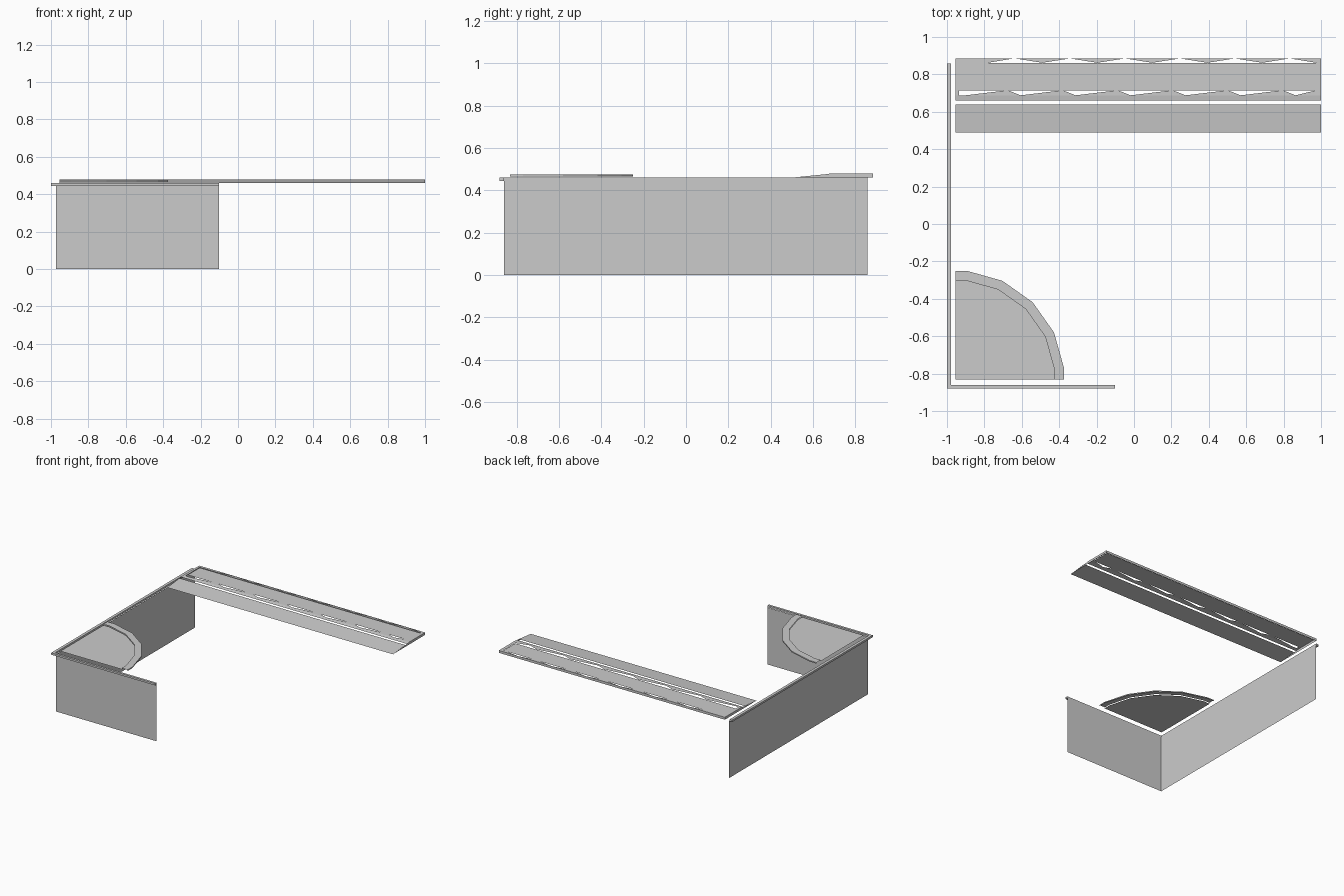
import bpy, bmesh, math

cube = bpy.data.objects.get("Cube")
if cube:
    bpy.data.objects.remove(cube, do_unlink=True)

GREY = (0.6, 0.6, 0.6, 1)
mat = bpy.data.materials.new("plain grey")
mat.use_nodes = True
mat.diffuse_color = GREY
mat.node_tree.nodes["Principled BSDF"].inputs["Base Color"].default_value = GREY


def add_object(name, polygons):
    """Make one flat-shaded object from lists of corner points."""
    bm = bmesh.new()
    for poly in polygons:
        bm.faces.new([bm.verts.new(p) for p in poly])
    bmesh.ops.remove_doubles(bm, verts=bm.verts, dist=0.0005)
    mesh = bpy.data.meshes.new(name)
    bm.to_mesh(mesh)
    bm.free()
    mesh.materials.append(mat)
    obj = bpy.data.objects.new(name, mesh)
    bpy.context.collection.objects.link(obj)


def flat(points, z):
    return [(x, y, z) for x, y in points]


def rect(x0, x1, y0, y1, z):
    return flat([(x0, y0), (x1, y0), (x1, y1), (x0, y1)], z)


def upright(a, b, z0, z1):
    return [(*a, z0), (*b, z0), (*b, z1), (*a, z1)]


# Thin low walls, meeting at the front corner
corner, wall_top = (-0.974, -0.859), 0.445
add_object("side_wall", [upright((-0.974, 0.857), corner, 0, wall_top)])
add_object("front_wall", [upright(corner, (-0.102, -0.859), 0, wall_top)])

# L-shaped coping along the wall tops
inner, outer = (-0.978, -0.862), (-1, -0.88)
outline = [(-1, 0.857), outer, (-0.102, -0.88), (-0.102, -0.862), inner, (-0.978, 0.857)]
cap_top = 0.46
coping = [upright(outline[i - 1], p, wall_top, cap_top) for i, p in enumerate(outline)]
halves = [[outline[0], outer, inner, outline[5]], [outer, outline[2], outline[3], inner]]
for half in halves:
    coping += [flat(half, cap_top), flat(half[::-1], wall_top)]
add_object("wall_coping", coping)

# Quarter-round corner shelf with a slightly raised curved border
cx, cy = -0.955, -0.831
shelf_z, border_z = 0.466, 0.475


def arc(radius):
    # Five facet corners spread about the diagonal, with short straight ends
    angles = [math.radians(45 + 19.5 * i) for i in range(-2, 3)]
    pts = [(cx + radius * math.cos(a), cy + radius * math.sin(a)) for a in angles]
    return [(pts[0][0], cy)] + pts + [(cx, pts[-1][1])]


shelf, border_in, border_out = arc(0.535), arc(0.532), arc(0.584)
add_object("corner_shelf", [flat([(cx, cy)] + shelf, shelf_z)])
border = []
for i in range(len(shelf) - 1):
    border.append(flat([border_in[i], border_out[i], border_out[i + 1], border_in[i + 1]], border_z))
    border.append(upright(border_out[i], border_out[i + 1], shelf_z, border_z))
add_object("shelf_border", border)

# Gently sloping ramp in front of the rear platform
x0, x1 = -0.955, 1.0
add_object("ramp", [[(x0, 0.49, 0.459), (x1, 0.49, 0.459), (x1, 0.64, 0.475), (x0, 0.64, 0.475)]])

# Rear platform panel
add_object("platform_panel", [rect(-0.935, 0.975, 0.715, 0.862, 0.477)])

# Raised platform rim: sloped front lip, upright back, narrow flat border
low, top, y0, y1, lip = 0.461, 0.48, 0.66, 0.884, 0.688
rim = [
    [(x0, y0, 0.476), (x1, y0, 0.476), (x1, lip, top), (x0, lip, top)],
    upright((x1, y1), (x0, y1), low, top),
    rect(x0, -0.935, lip, y1, top),
    rect(0.975, x1, lip, y1, top),
    rect(-0.935, -0.78, 0.862, y1, top),
]

# Toothed inner edges of the rim
PITCH, END = 0.294, 0.975
for i in range(7):
    a = -0.9 + i * PITCH
    rim.append(flat([(a, lip), (min(a + PITCH, END), lip), (min(a + 0.225, END), 0.715)], top))
for i in range(5):
    b = -0.63 + i * PITCH
    rim.append(flat([(b, y1), (b + 0.14, 0.862), (b + 0.28, y1)], top))
rim.append(flat([(-0.78, 0.862), (-0.65, y1), (-0.78, y1)], top))
rim.append(flat([(0.84, y1), (END, 0.862), (END, y1)], top))
add_object("platform_rim", rim)

# Wedge-shaped cheeks closing the ends of the ramp and platform
for name, x in (("right_cheek", x0), ("left_cheek", x1)):
    cheek = [(x, 0.51, low), (x, y1, low), (x, y1, top), (x, lip, top), (x, y0, 0.476)]
    add_object(name, [cheek if x > 0 else cheek[::-1]])
